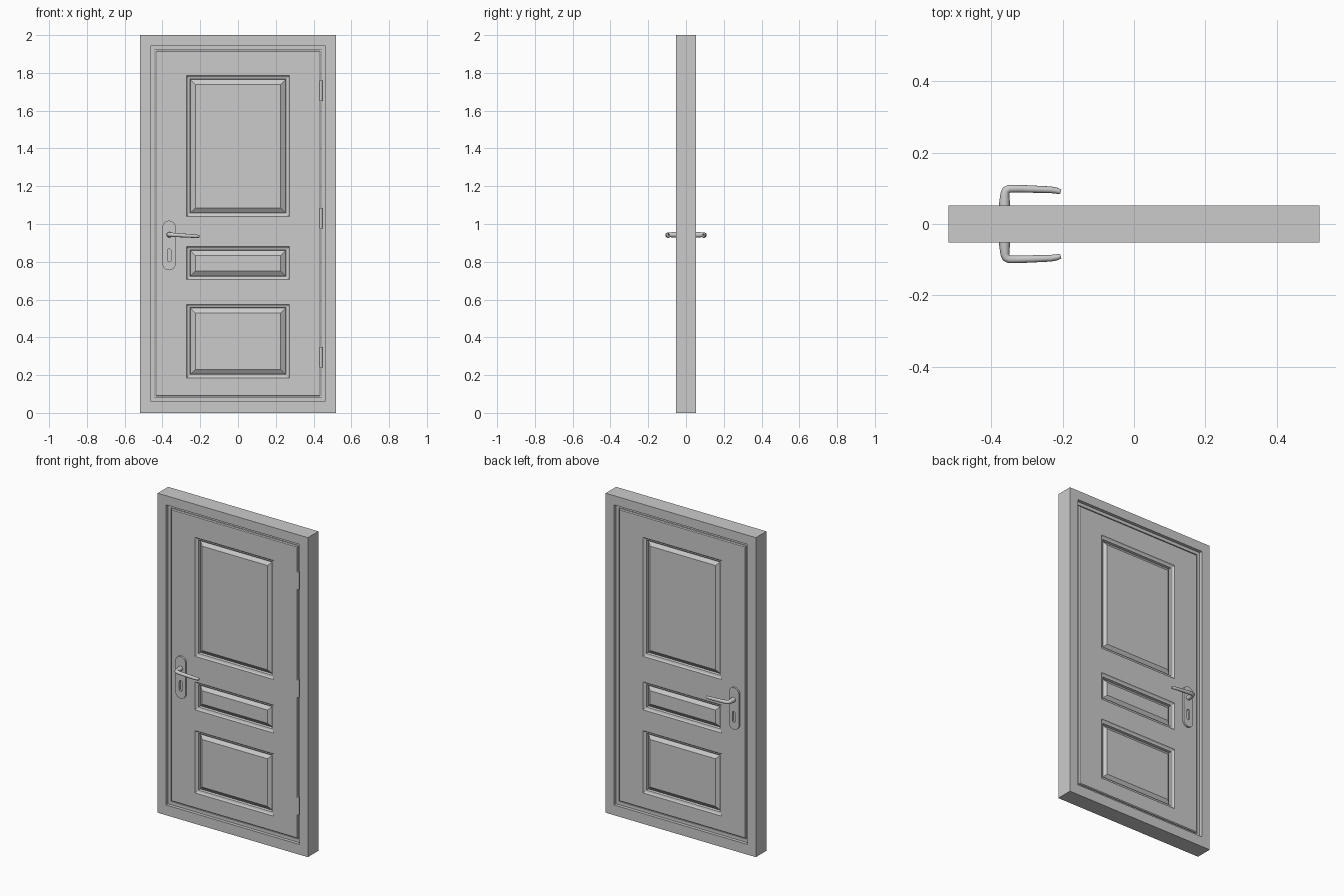
import bpy, bmesh
from math import sin, cos, pi, radians

if "Cube" in bpy.data.objects:
    bpy.data.objects.remove(bpy.data.objects["Cube"])

W, H, D = 0.52, 2.0, 0.052      # frame half width, height, half depth
LEAF_Y = 0.037                  # half thickness of the door leaf


def finish(bm, name):
    bmesh.ops.remove_doubles(bm, verts=bm.verts, dist=1e-5)
    bmesh.ops.recalc_face_normals(bm, faces=bm.faces)
    me = bpy.data.meshes.new(name)
    bm.to_mesh(me)
    bm.free()
    ob = bpy.data.objects.new(name, me)
    bpy.context.collection.objects.link(ob)
    return ob


def rect(bm, x0, x1, z0, z1, y):
    return [bm.verts.new((x, y, z)) for x, z in ((x0, z0), (x1, z0), (x1, z1), (x0, z1))]


def bridge(bm, a, b):
    for i in range(4):
        j = (i + 1) % 4
        bm.faces.new((a[i], a[j], b[j], b[i]))


def frame_ring(name, outer, inner, hy):
    """Rectangular ring; outer and inner are (x0, x1, z0, z1)."""
    bm = bmesh.new()
    loops = [rect(bm, *outer, -hy), rect(bm, *inner, -hy),
             rect(bm, *inner, hy), rect(bm, *outer, hy)]
    for i in range(4):
        bridge(bm, loops[i], loops[(i + 1) % 4])
    return finish(bm, name)


# Outer frame and the inner stop
opening = (-0.462, 0.462, 0.064, 1.942)
frame_ring("door_frame", (-W, W, 0, H), opening, D)
frame_ring("frame_stop", (-0.463, 0.463, 0.063, 1.943), (-0.442, 0.442, 0.084, 1.922), 0.032)

# Door leaf with three raised panels on both faces
panels = [(0.185, 0.575), (0.705, 0.88), (1.04, 1.785)]
PX = 0.272
LX, LZ0, LZ1, C = 0.438, 0.088, 1.918, 0.005
bm = bmesh.new()
edges = []
for s in (-1, 1):
    xs = [-LX + C, -PX, PX, LX - C]
    zs = [LZ0 + C] + [z for p in panels for z in p] + [LZ1 - C]
    for i in range(3):
        for k in range(len(zs) - 1):
            x0, x1, z0, z1 = xs[i], xs[i + 1], zs[k], zs[k + 1]
            loop = rect(bm, x0, x1, z0, z1, s * LEAF_Y)
            if i == 1 and k % 2 == 1:
                # (inset, depth) of moulding: quirk, groove, sloped field
                for d, depth in ((0.006, 0.006), (0.018, 0.010), (0.021, 0.024), (0.046, 0.006)):
                    nxt = rect(bm, x0 + d, x1 - d, z0 + d, z1 - d, s * (LEAF_Y - depth))
                    bridge(bm, loop, nxt)
                    loop = nxt
            bm.faces.new(loop)
    # chamfered outer edge
    a = rect(bm, -LX + C, LX - C, LZ0 + C, LZ1 - C, s * LEAF_Y)
    b = rect(bm, -LX, LX, LZ0, LZ1, s * (LEAF_Y - C))
    bridge(bm, a, b)
    edges.append(b)
bridge(bm, *edges)
finish(bm, "door_leaf")

# Hinge barrels
for n, z in enumerate((0.295, 1.03, 1.705)):
    bpy.ops.mesh.primitive_cylinder_add(vertices=16, radius=0.008, depth=0.11,
                                        location=(0.439, -0.034, z))
    bpy.context.object.name = f"hinge_{n + 1}"
    bpy.ops.object.shade_smooth_by_angle(angle=radians(40))


def to_mesh(ob):
    bpy.ops.object.select_all(action='DESELECT')
    ob.select_set(True)
    bpy.context.view_layer.objects.active = ob
    bpy.ops.object.convert(target='MESH')
    ob = bpy.context.object
    bpy.ops.object.shade_smooth_by_angle(angle=radians(40))
    return ob


def add_curve(name, dims, splines):
    """Poly curve object from a list of (points, radii, closed)."""
    cu = bpy.data.curves.new(name, 'CURVE')
    cu.dimensions = dims
    for pts, radii, closed in splines:
        sp = cu.splines.new('POLY')
        sp.points.add(len(pts) - 1)
        for p, co, r in zip(sp.points, pts, radii):
            p.co = (*co, 1)
            p.radius = r
        sp.use_cyclic_u = closed
    ob = bpy.data.objects.new(name, cu)
    bpy.context.collection.objects.link(ob)
    return ob


def stadium(cx, z0, z1, r, n=12):
    pts = [(cx + r * cos(pi * i / n), z1 - r + r * sin(pi * i / n), 0) for i in range(n + 1)]
    pts += [(cx - r * cos(pi * i / n), z0 + r - r * sin(pi * i / n), 0) for i in range(n + 1)]
    return pts, [1] * len(pts), True


HX, HZ = -0.363, 0.943
# Lever: stem out of the door, tight elbow, grip with a turned-in tip
path = [(HX, 0.030, HZ), (HX, 0.060, HZ), (HX + 0.001, 0.085, HZ), (HX + 0.004, 0.094, HZ),
        (HX + 0.013, 0.099, HZ), (-0.32, 0.099, 0.941), (-0.235, 0.096, 0.936),
        (-0.219, 0.094, 0.935), (-0.206, 0.090, 0.934)]
radii = [1.2, 1.2, 1.0, 0.95, 0.9, 0.85, 0.75, 0.7, 0.55]

for side, s in (("front", -1), ("back", 1)):
    plate = add_curve(f"{side}_handle_plate", '2D',
                      [stadium(-0.365, 0.755, 1.018, 0.035), stadium(-0.364, 0.80, 0.868, 0.0095)])
    plate.data.fill_mode = 'BOTH'
    plate.data.extrude = 0.006
    plate.rotation_euler = (radians(90), 0, 0)
    plate.location.y = s * (LEAF_Y + 0.005)
    to_mesh(plate)

    lever = add_curve(f"{side}_lever", '3D', [([(x, s * y, z) for x, y, z in path], radii, False)])
    lever.data.bevel_depth = 0.0125
    lever.data.bevel_resolution = 4
    lever.data.use_fill_caps = True
    to_mesh(lever)
